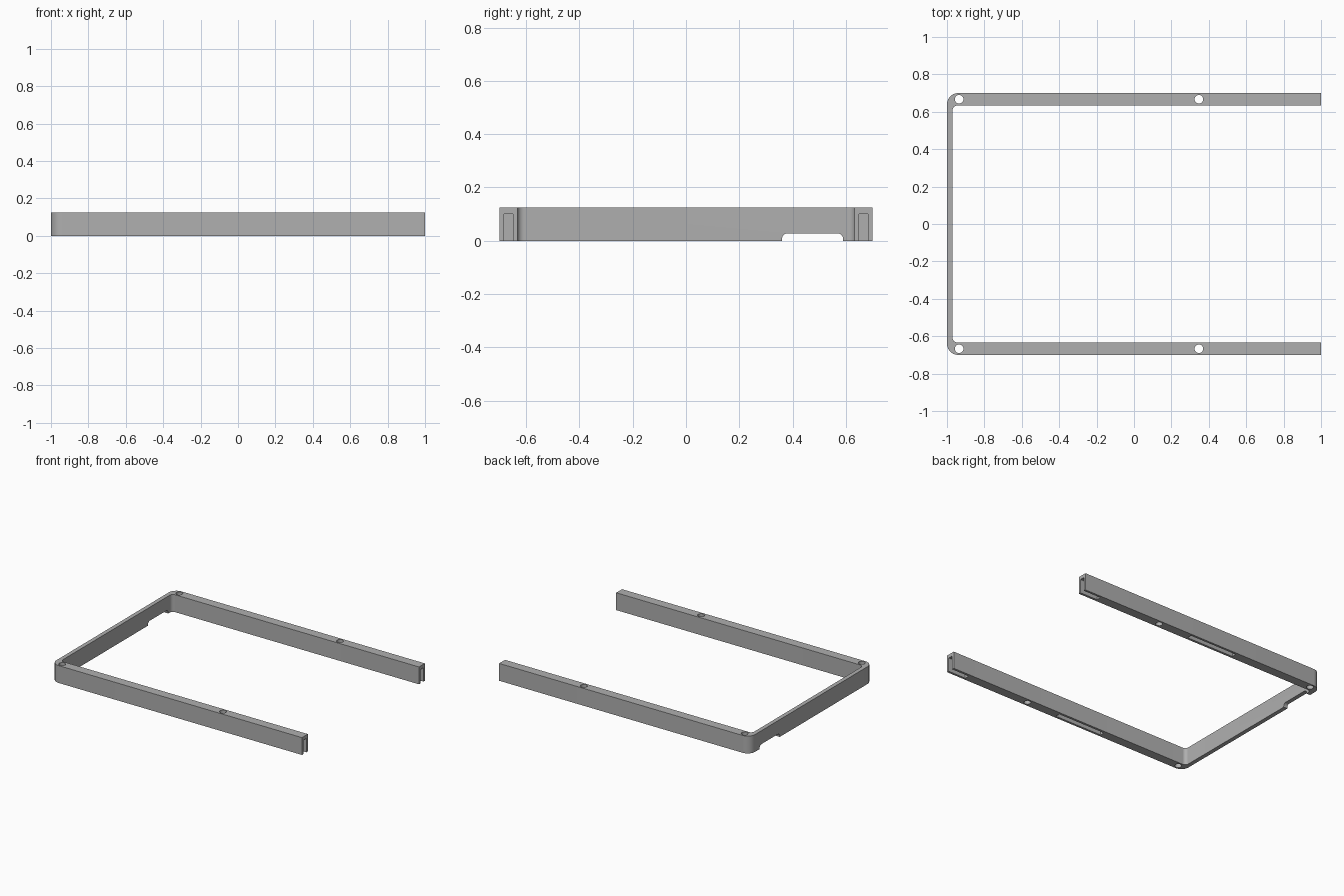
import bpy, bmesh, math

if "Cube" in bpy.data.objects:
    bpy.data.objects.remove(bpy.data.objects["Cube"])

H = 0.125        # frame height
Y = 0.70         # outer half width
YI = 0.633       # inner face of the rails
XW = -0.97       # inner face of the end wall

grey = bpy.data.materials.new("grey")
grey.diffuse_color = (0.43, 0.43, 0.43, 1)
grey.use_nodes = True
grey.node_tree.nodes["Principled BSDF"].inputs["Base Color"].default_value = grey.diffuse_color


def arc(cx, cy, r, a0, a1, n=10):
    """Points along an arc, angles in degrees."""
    return [(cx + r * math.cos(math.radians(a0 + (a1 - a0) * i / n)),
             cy + r * math.sin(math.radians(a0 + (a1 - a0) * i / n)))
            for i in range(n + 1)]


def prism(name, pts, place, offset):
    """Extrude a closed profile along an offset vector."""
    bm = bmesh.new()
    face = bm.faces.new([bm.verts.new(place(*p)) for p in pts])
    ext = bmesh.ops.extrude_face_region(bm, geom=[face])
    verts = [g for g in ext["geom"] if isinstance(g, bmesh.types.BMVert)]
    bmesh.ops.translate(bm, vec=offset, verts=verts)
    bmesh.ops.recalc_face_normals(bm, faces=bm.faces)
    mesh = bpy.data.meshes.new(name)
    bm.to_mesh(mesh)
    bm.free()
    mesh.materials.append(grey)
    ob = bpy.data.objects.new(name, mesh)
    bpy.context.collection.objects.link(ob)
    return ob


def box(name, x0, x1, y0, y1, z0, z1):
    pts = [(x0, y0), (x1, y0), (x1, y1), (x0, y1)]
    return prism(name, pts, lambda x, y: (x, y, z0), (0, 0, z1 - z0))


# U-shaped frame with rounded outer and inner corners
R, r = 0.06, 0.025
outline = [(1, YI), (1, Y)]
outline += arc(-1 + R, Y - R, R, 90, 180)
outline += arc(-1 + R, -Y + R, R, 180, 270)
outline += [(1, -Y), (1, -YI)]
outline += arc(XW + r, -YI + r, r, 270, 180)
outline += arc(XW + r, YI - r, r, 180, 90)
frame = prism("frame", outline, lambda x, y: (x, y, 0), (0, 0, H))

cutters = []
for side in (-1, 1):
    yc = side * 0.667
    # Vertical screw holes
    for x in (-0.935, 0.347):
        circle = arc(x, yc, 0.023, 0, 360, 24)[:-1]
        cutters.append(prism("hole_cutter", circle,
                             lambda a, b: (a, b, -0.1), (0, 0, 0.4)))
    # Open end slot and long slot in the underside
    cutters.append(box("end_slot_cutter", 0.86, 1.1, yc - 0.017, yc + 0.017, -0.1, 0.10))
    cutters.append(box("long_slot_cutter", -0.29, 0.09, yc - 0.017, yc + 0.017, -0.1, 0.10))

# Round-cornered notch under the end wall
n0, n1, top, nr = 0.36, 0.59, 0.028, 0.022
notch = [(n0, -0.1), (n1, -0.1)]
notch += arc(n1 - nr, top - nr, nr, 0, 90, 8)
notch += arc(n0 + nr, top - nr, nr, 90, 180, 8)
cutters.append(prism("notch_cutter", notch, lambda y, z: (-1.1, y, z), (0.16, 0, 0)))

for c in cutters:
    mod = frame.modifiers.new(c.name, "BOOLEAN")
    mod.operation = "DIFFERENCE"
    mod.solver = "EXACT"
    mod.object = c

# Apply the cuts and remove the helpers
bpy.context.view_layer.objects.active = frame
frame.select_set(True)
for mod in list(frame.modifiers):
    bpy.ops.object.modifier_apply(modifier=mod.name)
for c in cutters:
    bpy.data.objects.remove(c)
bpy.ops.object.shade_smooth_by_angle(angle=math.radians(30))
